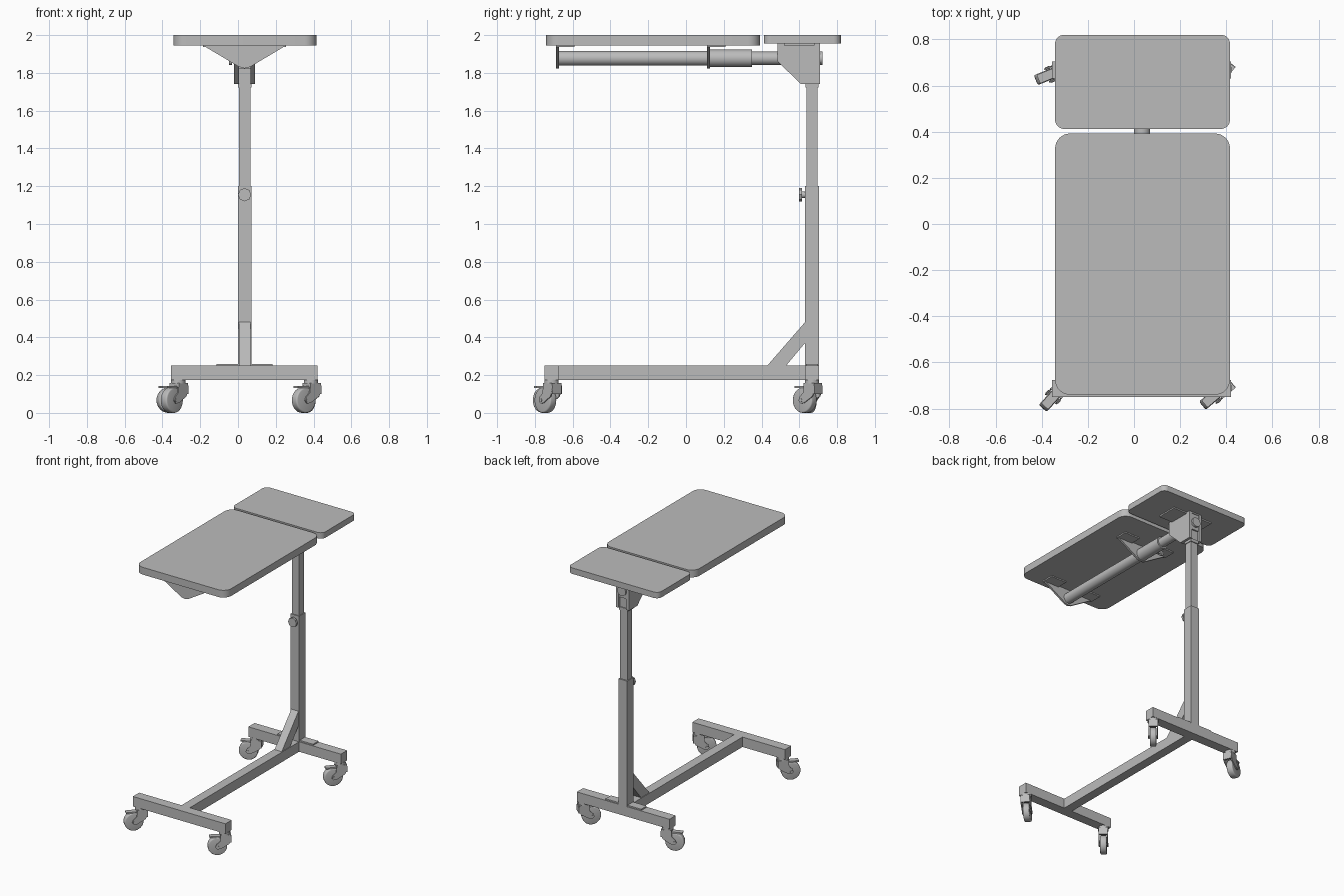
import bpy, bmesh, math
from mathutils import Matrix, Vector

if "Cube" in bpy.data.objects:
    bpy.data.objects.remove(bpy.data.objects["Cube"])

grey = bpy.data.materials.new("plain grey")
grey.use_nodes = True
GREY = (0.5, 0.5, 0.5, 1)
grey.diffuse_color = GREY
grey.node_tree.nodes["Principled BSDF"].inputs["Base Color"].default_value = GREY

CX = 0.035          # centre line of the table
TUBE_Z = 1.877      # axis of the horizontal tube


def finish(name, bm, smooth=False):
    bmesh.ops.recalc_face_normals(bm, faces=bm.faces)
    mesh = bpy.data.meshes.new(name)
    bm.to_mesh(mesh)
    bm.free()
    mesh.materials.append(grey)
    obj = bpy.data.objects.new(name, mesh)
    bpy.context.collection.objects.link(obj)
    if smooth:
        bpy.ops.object.select_all(action='DESELECT')
        obj.select_set(True)
        bpy.context.view_layer.objects.active = obj
        bpy.ops.object.shade_smooth_by_angle(angle=math.radians(35))
    return obj


def box(name, x, y, z, corner=0):
    """Box from three (low, high) ranges, with optional rounded upright edges."""
    bm = bmesh.new()
    bmesh.ops.create_cube(bm, size=1)
    for v in bm.verts:
        v.co = [r[0] if c < 0 else r[1] for r, c in zip((x, y, z), v.co)]
    if corner:
        upright = [e for e in bm.edges if abs(e.verts[0].co.z - e.verts[1].co.z) > 0.01]
        bmesh.ops.bevel(bm, geom=upright, offset=corner, segments=8, profile=0.5, affect='EDGES')
    return finish(name, bm, corner > 0)


def prism(name, points, start, end, place):
    """Extrude a 2D profile; place(a, b, depth) gives the 3D position."""
    bm = bmesh.new()
    near = [bm.verts.new(place(a, b, start)) for a, b in points]
    face = bm.faces.new(near)
    out = bmesh.ops.extrude_face_region(bm, geom=[face])
    shift = Vector(place(0, 0, end)) - Vector(place(0, 0, start))
    bmesh.ops.translate(bm, vec=shift, verts=[g for g in out["geom"] if isinstance(g, bmesh.types.BMVert)])
    return finish(name, bm)


def rod(name, start, end, radius, sides=32, bevel=0):
    """Cylinder between two points."""
    a, b = Vector(start), Vector(end)
    bm = bmesh.new()
    bmesh.ops.create_cone(bm, cap_ends=True, segments=sides, radius1=radius,
                          radius2=radius, depth=(b - a).length)
    if bevel:
        rims = [e for e in bm.edges if abs(e.verts[0].co.z - e.verts[1].co.z) < 1e-5]
        bmesh.ops.bevel(bm, geom=rims, offset=bevel, segments=3, profile=0.5, affect='EDGES')
    turn = (b - a).to_track_quat('Z', 'Y').to_matrix().to_4x4()
    bmesh.ops.transform(bm, matrix=Matrix.Translation((a + b) / 2) @ turn, verts=bm.verts)
    return finish(name, bm, sides > 8)


def side_profile(a, b, depth):
    return (depth, a, b)


def front_profile(a, b, depth):
    return (a, depth, b)


# Base frame
box("front_crossbar", (-0.355, 0.42), (-0.75, -0.675), (0.175, 0.25))
box("rear_crossbar", (-0.355, 0.42), (0.63, 0.705), (0.175, 0.25))
box("base_beam", (CX - 0.035, CX + 0.035), (-0.675, 0.63), (0.175, 0.25))
box("column_foot_plate", (-0.115, 0.183), (0.635, 0.7), (0.25, 0.26))
prism("column_brace", [(0.43, 0.25), (0.53, 0.25), (0.63, 0.37), (0.63, 0.48)],
      CX - 0.03, CX + 0.03, side_profile)

# Telescopic column with its locking knob
box("lower_column", (CX - 0.036, CX + 0.036), (0.63, 0.705), (0.25, 1.2))
box("upper_column", (CX - 0.03, CX + 0.03), (0.637, 0.695), (1.2, 1.83))
box("column_collar", (CX - 0.036, CX + 0.036), (0.632, 0.702), (1.722, 1.745))
rod("height_knob_stem", (CX, 0.635, 1.155), (CX, 0.61, 1.155), 0.018)
rod("height_knob", (CX, 0.615, 1.155), (CX, 0.598, 1.155), 0.035, sides=8)

# Head bracket: two cheeks, a back wall and fixing tabs
cheek = [(0.485, 1.95), (0.485, 1.86), (0.61, 1.74), (0.71, 1.74), (0.71, 1.95)]
for side, s in (("right", -1), ("left", 1)):
    prism(side + "_head_cheek", cheek, CX + s * 0.031, CX + s * 0.055, side_profile)
    x = sorted((CX + s * 0.05, CX + s * 0.17))
    box(side + "_head_tab", x, (0.52, 0.68), (1.945, 1.956))
box("head_top", (CX - 0.055, CX + 0.055), (0.485, 0.71), (1.945, 1.956))
box("head_block", (CX - 0.031, CX + 0.031), (0.62, 0.705), (1.82, 1.945))
rod("head_knob", (CX, 0.7, TUBE_Z), (CX, 0.722, TUBE_Z), 0.035)

# Horizontal tube
rod("support_tube", (CX, -0.672, TUBE_Z), (CX, 0.13, TUBE_Z), 0.039)
rod("tube_sleeve", (CX, 0.125, TUBE_Z), (CX, 0.35, TUBE_Z), 0.046)
rod("pivot_shaft", (CX, 0.34, TUBE_Z), (CX, 0.64, TUBE_Z), 0.035)
rod("sleeve_knob_stem", (CX - 0.03, 0.25, 1.86), (CX - 0.07, 0.25, 1.86), 0.008)
rod("sleeve_knob", (CX - 0.068, 0.25, 1.86), (CX - 0.082, 0.25, 1.86), 0.018)

# Triangular hangers under the main top
hanger = [(-0.22, 1.945), (-0.03, 1.832), (0, 1.824), (0.03, 1.832), (0.22, 1.945)]
for end, y in (("front", -0.687), ("rear", 0.112)):
    prism(end + "_hanger", [(CX + a, b) for a, b in hanger], y, y + 0.015, front_profile)
    for side, s in (("right", -1), ("left", 1)):
        x = sorted((CX + s * 0.09, CX + s * 0.22))
        box(f"{end}_{side}_hanger_tab", x, (y, y + 0.098), (1.936, 1.946))

# Table tops
box("main_top", (-0.342, 0.416), (-0.74, 0.392), (1.945, 2.0), corner=0.065)
box("side_top", (-0.342, 0.416), (0.412, 0.82), (1.955, 2.0), corner=0.04)


# Swivel casters, built along +x from the stem and then turned
def caster(name, x, y, angle):
    wheel_x, wheel_z, radius = 0.05, 0.067, 0.067
    fork = [(-0.042, 0.158), (-0.045, 0.12), (-0.03, 0.088), (0.03, 0.052), (0.052, 0.05),
            (0.066, 0.065), (0.058, 0.085), (0.034, 0.108), (0.03, 0.158)]
    parts = [
        rod(name + "_stem", (0, 0, 0.155), (0, 0, 0.176), 0.038),
        rod(name + "_wheel", (wheel_x, -0.023, wheel_z), (wheel_x, 0.023, wheel_z), radius, bevel=0.008),
        rod(name + "_axle", (wheel_x, -0.036, wheel_z), (wheel_x, 0.036, wheel_z), 0.01, sides=16),
        box(name + "_fork_crown", (-0.043, 0.03), (-0.032, 0.032), (0.138, 0.158)),
        box(name + "_fork_back", (-0.045, -0.032), (-0.032, 0.032), (0.1, 0.145)),
        box(name + "_brake_pedal", (0.02, 0.105), (-0.02, 0.02), (0.132, 0.142)),
    ]
    for side, s in (("right", -1), ("left", 1)):
        parts.append(prism(f"{name}_{side}_fork", fork, s * 0.026, s * 0.033, front_profile))
    for part in parts:
        part.data.transform(Matrix.Translation((x, y, 0)) @ Matrix.Rotation(math.radians(angle), 4, 'Z'))


caster("front_right_caster", -0.317, -0.712, 228)
caster("front_left_caster", 0.386, -0.712, 220)
caster("rear_right_caster", -0.317, 0.667, 202)
caster("rear_left_caster", 0.386, 0.667, 230)
